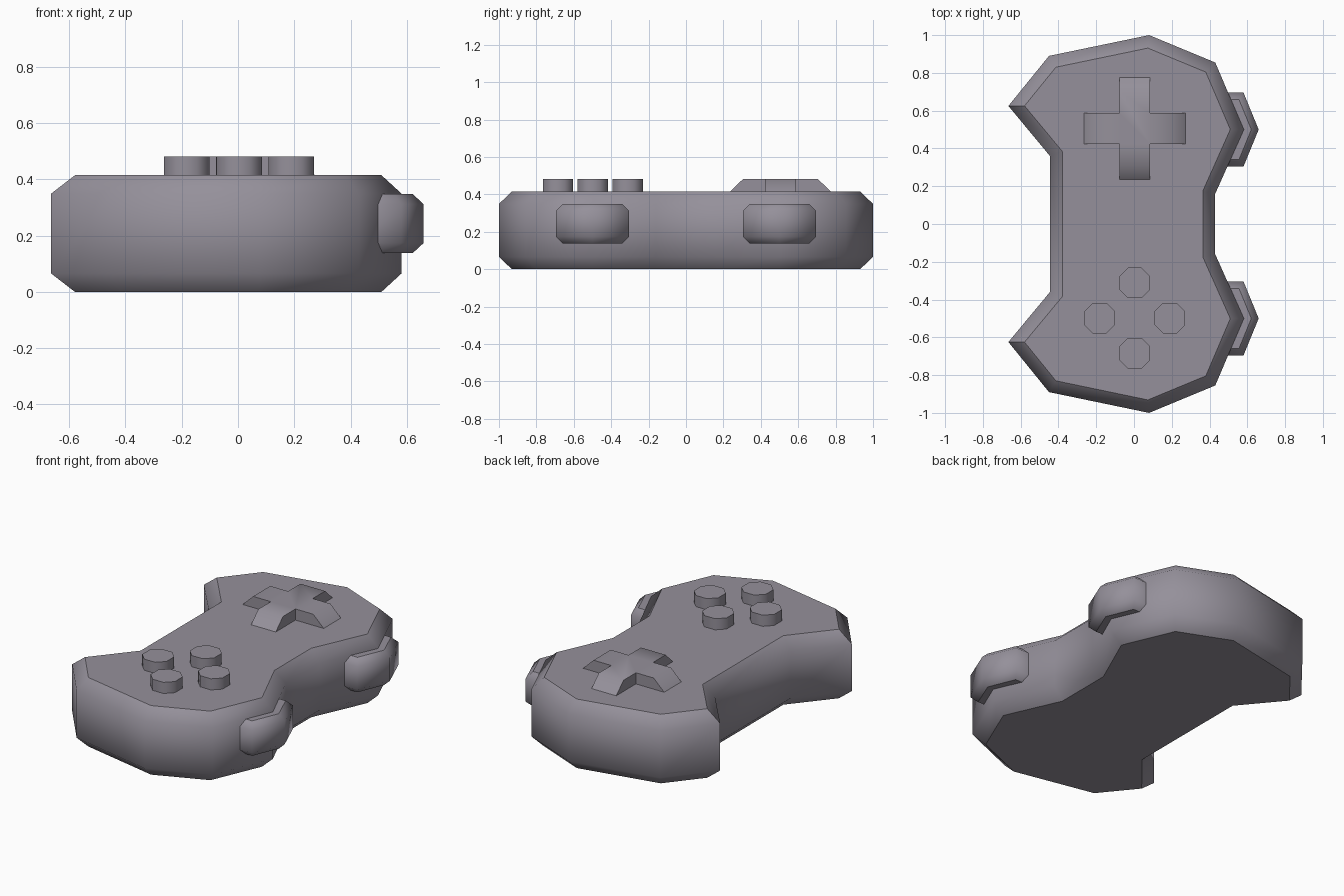
import bpy
import bmesh
import math
from mathutils import Vector

old = bpy.data.objects.get("Cube")
if old:
    bpy.data.objects.remove(old, do_unlink=True)

COLOR = (0.30, 0.28, 0.325, 1.0)
plastic = bpy.data.materials.new("grey_plastic")
plastic.use_nodes = True
plastic.diffuse_color = COLOR
plastic.node_tree.nodes["Principled BSDF"].inputs["Base Color"].default_value = COLOR

SMOOTH_LIMIT = math.radians(48)


def inset(outline, d):
    """Move every side of a counter-clockwise outline inwards by d."""
    pts = [Vector(p) for p in outline]
    result = []
    for i, p in enumerate(pts):
        a = (p - pts[i - 1]).normalized()
        b = (pts[(i + 1) % len(pts)] - p).normalized()
        na, nb = Vector((-a.y, a.x)), Vector((-b.y, b.x))
        result.append(p + (na + nb) * d / (1 + na.dot(nb)))
    return result


def loft(name, rings, centre=(0, 0)):
    """Join (height, outline) rings into a capped solid with crisp caps."""
    bm = bmesh.new()
    loops = [[bm.verts.new((p[0] + centre[0], p[1] + centre[1], z)) for p in outline]
             for z, outline in rings]
    for low, high in zip(loops, loops[1:]):
        for i in range(len(low)):
            j = (i + 1) % len(low)
            bm.faces.new((low[i], low[j], high[j], high[i]))
    bm.faces.new(loops[0][::-1])
    bm.faces.new(loops[-1])
    bm.normal_update()
    for f in bm.faces:
        f.smooth = True
    for e in bm.edges:
        level = abs(e.verts[0].co.z - e.verts[1].co.z) < 1e-5
        angle = e.calc_face_angle(0)
        if level:
            # chamfers blend into the walls but not into the flat caps
            cap = any(abs(f.normal.z) > 0.99 for f in e.link_faces)
            e.smooth = not cap or (name == "direction_pad" and angle < SMOOTH_LIMIT)
        else:
            e.smooth = angle < SMOOTH_LIMIT
    mesh = bpy.data.meshes.new(name)
    bm.to_mesh(mesh)
    bm.free()
    mesh.materials.append(plastic)
    obj = bpy.data.objects.new(name, mesh)
    bpy.context.collection.objects.link(obj)
    return obj


def chamfered(name, outline, bottom, top, d, centre=(0, 0)):
    small = inset(outline, d)
    return loft(name, [(bottom, small), (bottom + d, outline),
                       (top - d, outline), (top, small)], centre)


# Body: half outline mirrored front to back
half = [(0.43, 0.16), (0.582, 0.5), (0.43, 0.855), (0.08, 1.0),
        (-0.45, 0.89), (-0.665, 0.625), (-0.445, 0.36)]
body_outline = half + [(x, -y) for x, y in reversed(half)]
chamfered("body", body_outline, 0, 0.415, 0.066)

# Shoulder buttons wrapping the two outer bulges
shoulder = [(0.44, -0.195), (0.58, -0.195), (0.66, 0), (0.58, 0.195), (0.44, 0.195)]
for side, y in (("back", 0.5), ("front", -0.5)):
    chamfered(side + "_shoulder_button", shoulder, 0.138, 0.348, 0.036, (0, y))


# Direction pad: a cross whose arm ends slope down to the body
def cross(reach, w=0.082):
    arm = [(reach, -w), (reach, w), (w, w)]
    quarters = []
    for k in range(4):
        c, s = (1, 0, -1, 0)[k], (0, 1, 0, -1)[k]
        quarters += [(c * x - s * y, s * x + c * y) for x, y in arm]
    return quarters


loft("direction_pad", [(0.40, cross(0.285)), (0.482, cross(0.2))], (0.004, 0.505))

# Action buttons: four squares with clipped corners
r, c = 0.081, 0.036
octagon = [(r, -c), (r, c), (c, r), (-c, r), (-r, c), (-r, -c), (-c, -r), (c, -r)]
for place, dx, dy in (("right", -1, 0), ("left", 1, 0), ("back", 0, 1), ("front", 0, -1)):
    loft(place + "_action_button", [(0.40, octagon), (0.482, octagon)],
         (0.004 + dx * 0.186, -0.498 + dy * 0.186))
